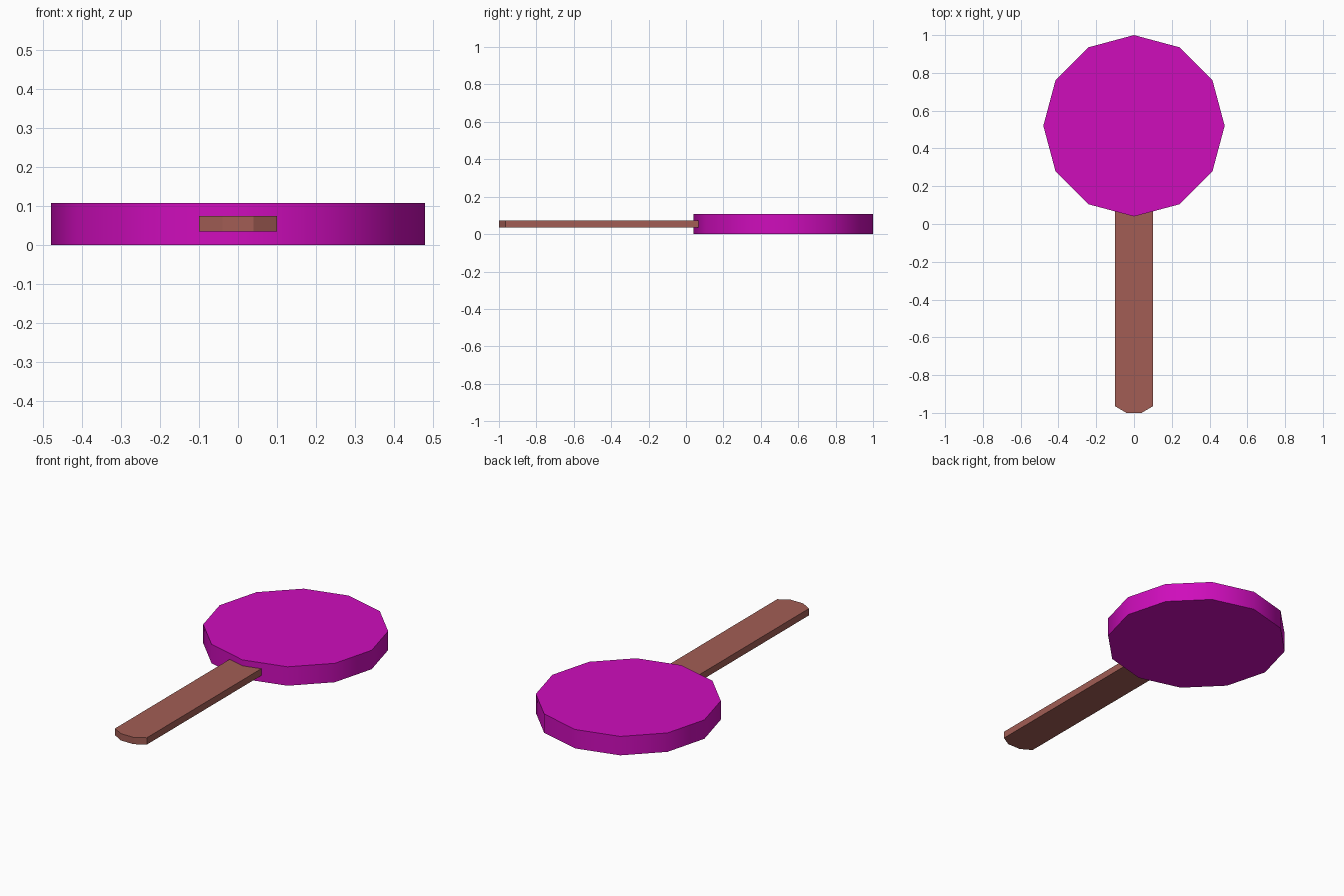
import bpy, bmesh, math

if "Cube" in bpy.data.objects:
    bpy.data.objects.remove(bpy.data.objects["Cube"])


def material(name, color):
    mat = bpy.data.materials.new(name)
    mat.diffuse_color = (*color, 1)
    mat.use_nodes = True
    mat.node_tree.nodes["Principled BSDF"].inputs["Base Color"].default_value = mat.diffuse_color
    return mat


def extruded(name, outline, z0, z1, mat):
    """Solid prism from a counter-clockwise outline."""
    bm = bmesh.new()
    face = bm.faces.new([bm.verts.new((x, y, z0)) for x, y in outline])
    top = bmesh.ops.extrude_face_region(bm, geom=[face], use_keep_orig=True)
    verts = [g for g in top["geom"] if isinstance(g, bmesh.types.BMVert)]
    bmesh.ops.translate(bm, verts=verts, vec=(0, 0, z1 - z0))
    bmesh.ops.recalc_face_normals(bm, faces=bm.faces)
    mesh = bpy.data.meshes.new(name)
    bm.to_mesh(mesh)
    bm.free()
    mesh.materials.append(mat)
    obj = bpy.data.objects.new(name, mesh)
    bpy.context.collection.objects.link(obj)
    return obj


# Twelve-sided candy disc with softly shaded rim
R = 0.48
bpy.ops.mesh.primitive_cylinder_add(vertices=12, radius=R, depth=0.108,
                                    location=(0, 1 - R, 0.054))
candy = bpy.context.object
candy.name = "candy"
candy.data.materials.append(material("candy_pink", (0.62, 0.004, 0.50)))
bpy.ops.object.shade_smooth_by_angle(angle=math.radians(40))

# Flat wooden stick with a clipped end, tucked into the candy
half = [(0.04, -1.0), (0.1, -0.965), (0.1, 0.10)]
outline = half + [(-x, y) for x, y in reversed(half)]
extruded("stick", outline, 0.035, 0.074, material("wood", (0.36, 0.11, 0.09)))
